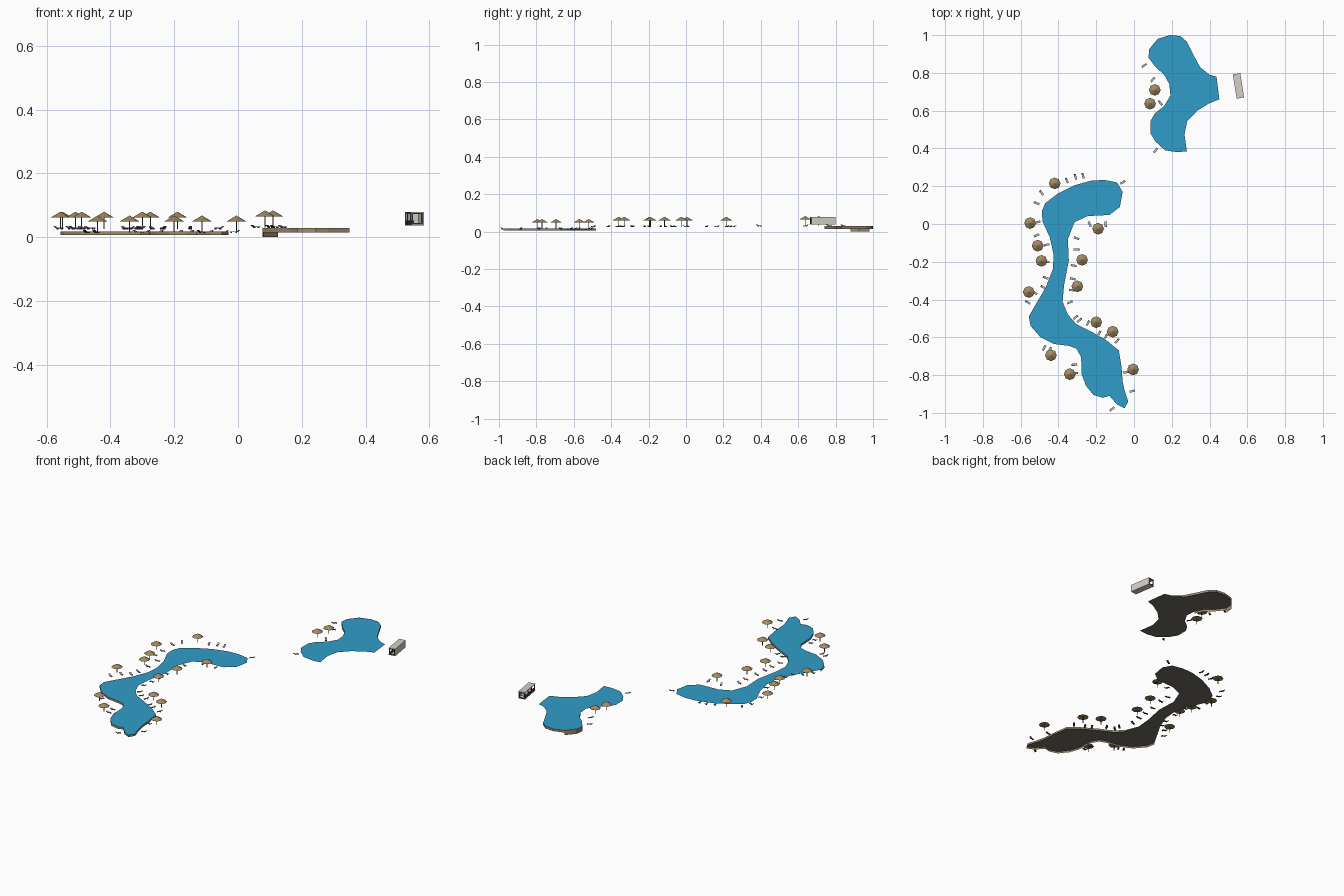
import bpy, bmesh, math
from mathutils import Matrix, Vector
from mathutils.geometry import intersect_point_line

if "Cube" in bpy.data.objects:
    bpy.data.objects.remove(bpy.data.objects["Cube"])


def material(name, rgb):
    m = bpy.data.materials.new(name)
    m.diffuse_color = (*rgb, 1)
    m.use_nodes = True
    m.node_tree.nodes["Principled BSDF"].inputs["Base Color"].default_value = m.diffuse_color
    return m


WATER = material("water", (0.03, 0.34, 0.58))
STONE = material("stone", (0.58, 0.52, 0.42))
WALL = material("wall", (0.33, 0.25, 0.15))
BASE = material("basin", (0.16, 0.15, 0.12))
THATCH = material("thatch", (0.36, 0.25, 0.12))
WOOD = material("wood", (0.12, 0.09, 0.05))
DARK = material("dark_frame", (0.05, 0.055, 0.065))
CUSHION = material("cushion", (0.5, 0.53, 0.58))
PLASTER = material("plaster", (0.66, 0.63, 0.56))


def link(name, bm, mats):
    me = bpy.data.meshes.new(name)
    bm.to_mesh(me)
    bm.free()
    for m in mats:
        me.materials.append(m)
    ob = bpy.data.objects.new(name, me)
    bpy.context.collection.objects.link(ob)
    return ob


def add_box(bm, center, size, mat=0, tilt=0.0):
    mtx = (Matrix.Translation(center) @ Matrix.Rotation(tilt, 4, 'Y')
           @ Matrix.Diagonal((*size, 1)))
    verts = bmesh.ops.create_cube(bm, size=1, matrix=mtx)["verts"]
    for f in {f for v in verts for f in v.link_faces}:
        f.material_index = mat


def add_cone(bm, r1, r2, z0, z1, sides, mat):
    verts = bmesh.ops.create_cone(bm, cap_ends=True, segments=sides, radius1=r1, radius2=r2,
                                  depth=z1 - z0,
                                  matrix=Matrix.Translation((0, 0, (z0 + z1) / 2)))["verts"]
    for f in {f for v in verts for f in v.link_faces}:
        f.material_index = mat


def ground(y):
    return 0.014 if y < -0.5 else 0.026 if y < 0.3 else 0.03


# Pool outlines, counter-clockwise
LOWER = [(-.06, .17), (-.09, .22), (-.155, .233), (-.225, .23), (-.315, .205), (-.405, .16),
         (-.47, .11), (-.487, .07), (-.485, .015), (-.446, -.07), (-.425, -.165), (-.43, -.24),
         (-.467, -.335), (-.52, -.425), (-.557, -.49), (-.547, -.54), (-.495, -.6),
         (-.425, -.635), (-.345, -.645), (-.305, -.66), (-.28, -.705), (-.277, -.795),
         (-.255, -.855), (-.215, -.905), (-.165, -.92), (-.13, -.91), (-.09, -.955),
         (-.05, -.975), (-.03, -.94), (-.05, -.88), (-.06, -.835), (-.066, -.757),
         (-.08, -.67), (-.14, -.62), (-.225, -.57), (-.305, -.53), (-.35, -.48),
         (-.378, -.41), (-.37, -.32), (-.345, -.195), (-.35, -.08), (-.315, .01),
         (-.245, .042), (-.13, .048), (-.075, .09)]
UPPER = [(.245, .995), (.19, 1.0), (.125, .98), (.08, .925), (.077, .88), (.115, .83),
         (.16, .79), (.187, .74), (.193, .68), (.16, .625), (.11, .585), (.087, .545),
         (.087, .48), (.115, .435), (.165, .39), (.23, .38), (.28, .385), (.267, .475),
         (.282, .545), (.335, .6), (.4, .64), (.452, .66), (.437, .78), (.4, .79),
         (.35, .83), (.315, .895), (.28, .965)]


def pool(name, outline, z, wall_bottom):
    # Coping ring
    bm = bmesh.new()
    face = bm.faces.new([bm.verts.new((x, y, z)) for x, y in outline])
    bmesh.ops.inset_region(bm, faces=[face], thickness=0.011, use_boundary=True,
                           use_even_offset=True)
    inner = [v.co.copy() for v in face.verts]
    bm.faces.remove(face)
    link(name + "_coping", bm, [STONE])
    # Water sheet just below the coping
    bm = bmesh.new()
    bm.faces.new([bm.verts.new((p.x, p.y, z - 0.0005)) for p in inner])
    link(name + "_water", bm, [WATER])
    # Basin underside
    bm = bmesh.new()
    bm.faces.new([bm.verts.new((p.x, p.y, z - 0.0015)) for p in reversed(inner)])
    link(name + "_basin", bm, [BASE])
    # Exposed retaining wall where the ground drops away
    bm = bmesh.new()
    for a, b in zip(outline, outline[1:] + outline[:1]):
        low = wall_bottom((a[0] + b[0]) / 2, (a[1] + b[1]) / 2)
        if low is not None:
            bm.faces.new([bm.verts.new(p) for p in
                          ((*a, low), (*b, low), (*b, z), (*a, z))])
    bmesh.ops.remove_doubles(bm, verts=bm.verts, dist=1e-5)
    link(name + "_wall", bm, [WALL])


pool("lower_pool", LOWER, 0.018, lambda x, y: 0.006 if y < -0.49 else None)
pool("upper_pool", UPPER, 0.029,
     lambda x, y: None if y < 0.73 or x > 0.34 else 0.0 if x < 0.11 and y > 0.87 else 0.015)

# Thatched parasols
bm = bmesh.new()
add_cone(bm, 0.0018, 0.0018, 0, 0.04, 6, 1)
add_cone(bm, 0.031, 0.001, 0.035, 0.053, 8, 0)
parasol = link("parasol", bm, [THATCH, WOOD])
SPOTS = [(-.42, .215), (-.55, .005), (-.51, -.115), (-.49, -.195), (-.557, -.36),
         (-.19, -.025), (-.275, -.19), (-.3, -.33), (-.2, -.52), (-.113, -.57),
         (-.44, -.695), (-.34, -.795), (-.005, -.77), (.11, .71), (.085, .637)]
for i, (x, y) in enumerate(SPOTS):
    ob = parasol if i == 0 else bpy.data.objects.new("parasol", parasol.data)
    if i:
        bpy.context.collection.objects.link(ob)
    ob.location = (x, y, ground(y))

# Sun loungers, foot end along +x
bm = bmesh.new()
add_box(bm, (0.004, 0, 0.004), (0.021, 0.011, 0.0012), 0)
add_box(bm, (0.004, 0, 0.005), (0.020, 0.009, 0.0012), 1)
add_box(bm, (-0.0105, 0, 0.0065), (0.011, 0.011, 0.0014), 0, math.radians(30))
add_box(bm, (-0.0101, 0, 0.0073), (0.010, 0.009, 0.001), 1, math.radians(30))
for x in (-0.005, 0.012):
    add_box(bm, (x, 0, 0.002), (0.0015, 0.010, 0.004), 0)
lounger = link("lounger", bm, [DARK, CUSHION])
SEATS = [(.055, .84), (.1, .765), (.14, .64), (.115, .39),
         (-.06, .22), (-.27, .255), (-.31, .25), (-.355, .23), (-.49, .165), (-.515, .11),
         (-.51, .01), (-.515, -.06), (-.462, -.11), (-.462, -.2), (-.467, -.285),
         (-.48, -.335), (-.525, -.365), (-.562, -.415), (-.475, -.655), (-.445, -.665),
         (-.315, -.745), (-.31, -.79), (-.045, -.785), (-.01, -.885), (-.115, -.978),
         (-.09, -.62), (-.15, -.597), (-.185, -.58), (-.245, -.525), (-.29, -.51),
         (-.31, -.495), (-.34, -.415), (-.33, -.35), (-.325, -.29), (-.32, -.22),
         (-.305, -.135), (-.305, -.075), (-.235, 0), (-.15, 0)]


def toward_pool(p):
    best = None
    for line in (LOWER, UPPER):
        for a, b in zip(line, line[1:] + line[:1]):
            a, b = Vector((*a, 0)), Vector((*b, 0))
            q, t = intersect_point_line(p, a, b)
            q = a.lerp(b, min(1, max(0, t)))
            if best is None or (q - p).length < best.length:
                best = q - p
    return math.atan2(best.y, best.x)


for i, (x, y) in enumerate(SEATS):
    ob = lounger if i == 0 else bpy.data.objects.new("lounger", lounger.data)
    if i:
        bpy.context.collection.objects.link(ob)
    ob.location = (x, y, ground(y) - 0.002)
    ob.rotation_euler.z = toward_pool(Vector((x, y, 0)))

# Bar pavilion: solid back wall on +x, framed open ends and front
bm = bmesh.new()
W, L, H = 0.04, 0.13, 0.042
add_box(bm, (0, 0, H - 0.0015), (W, L, 0.003), 0)
add_box(bm, (0, 0, 0.0015), (W, L, 0.003), 0)
add_box(bm, (W / 2 - 0.0015, 0, H / 2), (0.003, L, H - 0.006), 0)
for y in (-L / 2 + 0.002, L / 2 - 0.002):
    for x in (-W / 2 + 0.003, W / 2 - 0.006):
        add_box(bm, (x, y, H / 2), (0.005, 0.003, H - 0.006), 1)
    for z in (0.005, H - 0.005):
        add_box(bm, (0, y, z), (W - 0.006, 0.003, 0.004), 1)
for y in (-0.022, 0.022):
    add_box(bm, (-W / 2 + 0.003, y, H / 2), (0.004, 0.004, H - 0.006), 1)
add_box(bm, (-W / 2 + 0.006, 0, 0.009), (0.006, L - 0.012, 0.013), 1)
add_box(bm, (0.005, 0.03, H / 2), (0.024, 0.003, H - 0.006), 0)
bar = link("bar_pavilion", bm, [PLASTER, DARK])
bar.location = (0.553, 0.731, 0.037)
bar.rotation_euler.z = math.radians(9)
